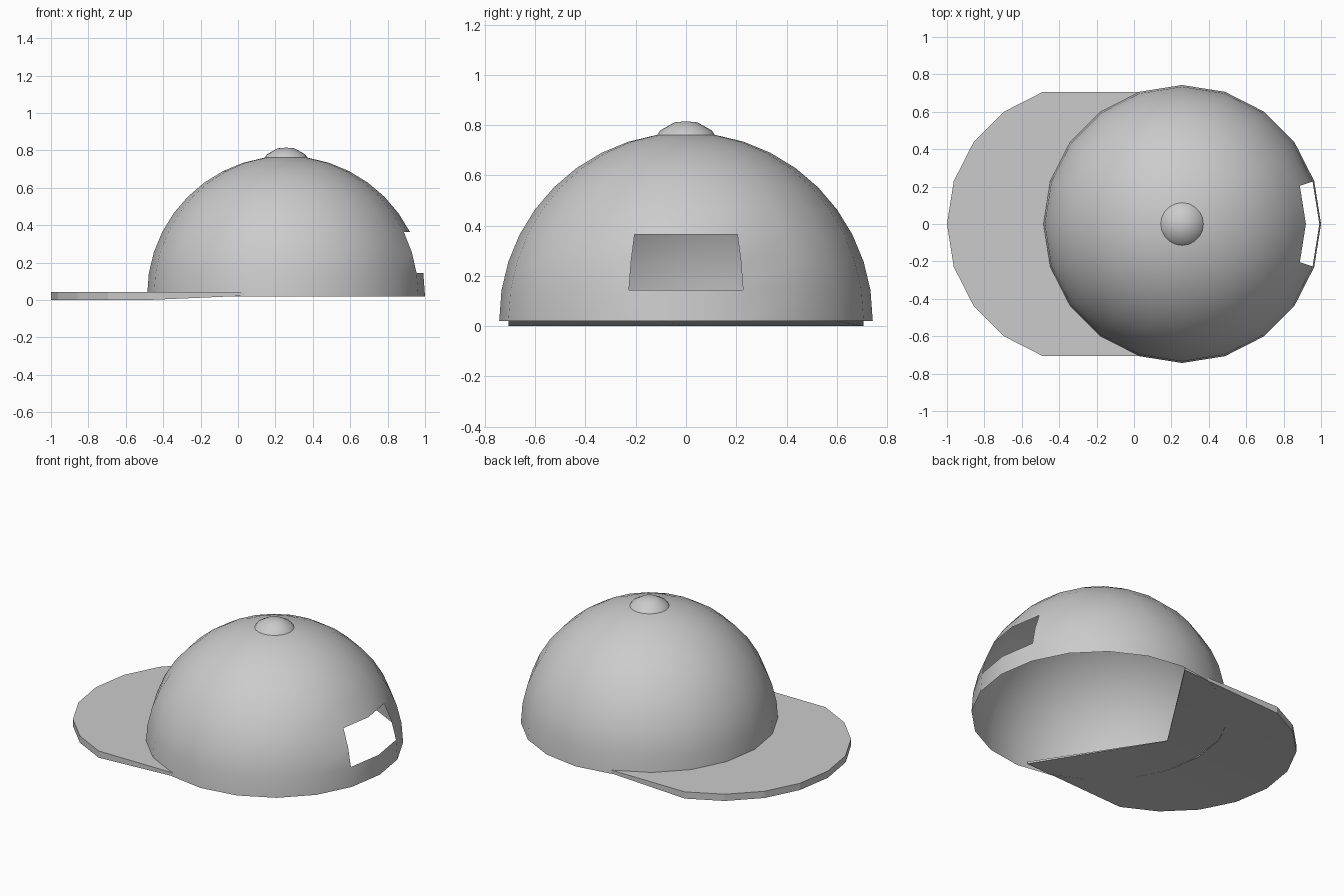
import bpy, bmesh
from math import sin, cos, pi

if "Cube" in bpy.data.objects:
    bpy.data.objects.remove(bpy.data.objects["Cube"])

CX, R, SEG = 0.257, 0.743, 20
STEP = 2 * pi / SEG


def finish(name, bm, smooth):
    bmesh.ops.recalc_face_normals(bm, faces=bm.faces)
    me = bpy.data.meshes.new(name)
    bm.to_mesh(me)
    bm.free()
    ob = bpy.data.objects.new(name, me)
    bpy.context.collection.objects.link(ob)
    for p in me.polygons:
        p.use_smooth = smooth
    return ob


def dome(name, profile, top, skip=lambda ring, seg: False):
    """Revolve (radius, z) rings about the cap axis and close them at the top."""
    bm = bmesh.new()
    rings = [[bm.verts.new((CX + r * cos(i * STEP), r * sin(i * STEP), z))
              for i in range(SEG)] for r, z in profile]
    pole = bm.verts.new((CX, 0, top))
    for k, (a, b) in enumerate(zip(rings, rings[1:])):
        for i in range(SEG):
            j = (i + 1) % SEG
            if not skip(k, i):
                bm.faces.new((a[i], a[j], b[j], b[i]))
    for i in range(SEG):
        bm.faces.new((rings[-1][i], rings[-1][(i + 1) % SEG], pole))
    loose = [v for v in bm.verts if not v.link_faces]
    bmesh.ops.delete(bm, geom=loose, context='VERTS')
    return finish(name, bm, True)


# Crown: thin half sphere with an opening at the back
rings = [(R * cos(k * pi / 20), 0.027 + R * sin(k * pi / 20)) for k in range(10)]
rings[0] = (R, 0.02)
dome("crown", rings, 0.77, lambda k, i: k in (1, 2) and i in (0, SEG - 1))

# Button on top
dome("top_button", [(0.117, 0.757), (0.102, 0.779), (0.045, 0.811)], 0.815)

# Brim: arc-fronted plate, thinning towards a V-shaped edge inside the crown
bm = bmesh.new()
TOP = 0.043
cols = []
for n in range(9):
    a = (6 + n) * STEP
    t = abs(n - 4) / 4
    ox, oy = -CX + R * cos(a), R * sin(a)
    ix, iy = -0.25 + 0.46 * t, 0.707 * (4 - n) / 4
    iz = 0.04 - 0.01 * t
    cols.append([bm.verts.new(c) for c in
                 ((ox, oy, TOP), (ox, oy, 0), (ix, iy, iz), (ix, iy, TOP))])
for a, b in zip(cols, cols[1:]):
    for k in range(4):
        m = (k + 1) % 4
        bm.faces.new((a[k], a[m], b[m], b[k]))
bm.faces.new(cols[0])
bm.faces.new(cols[-1])
finish("brim", bm, False)
